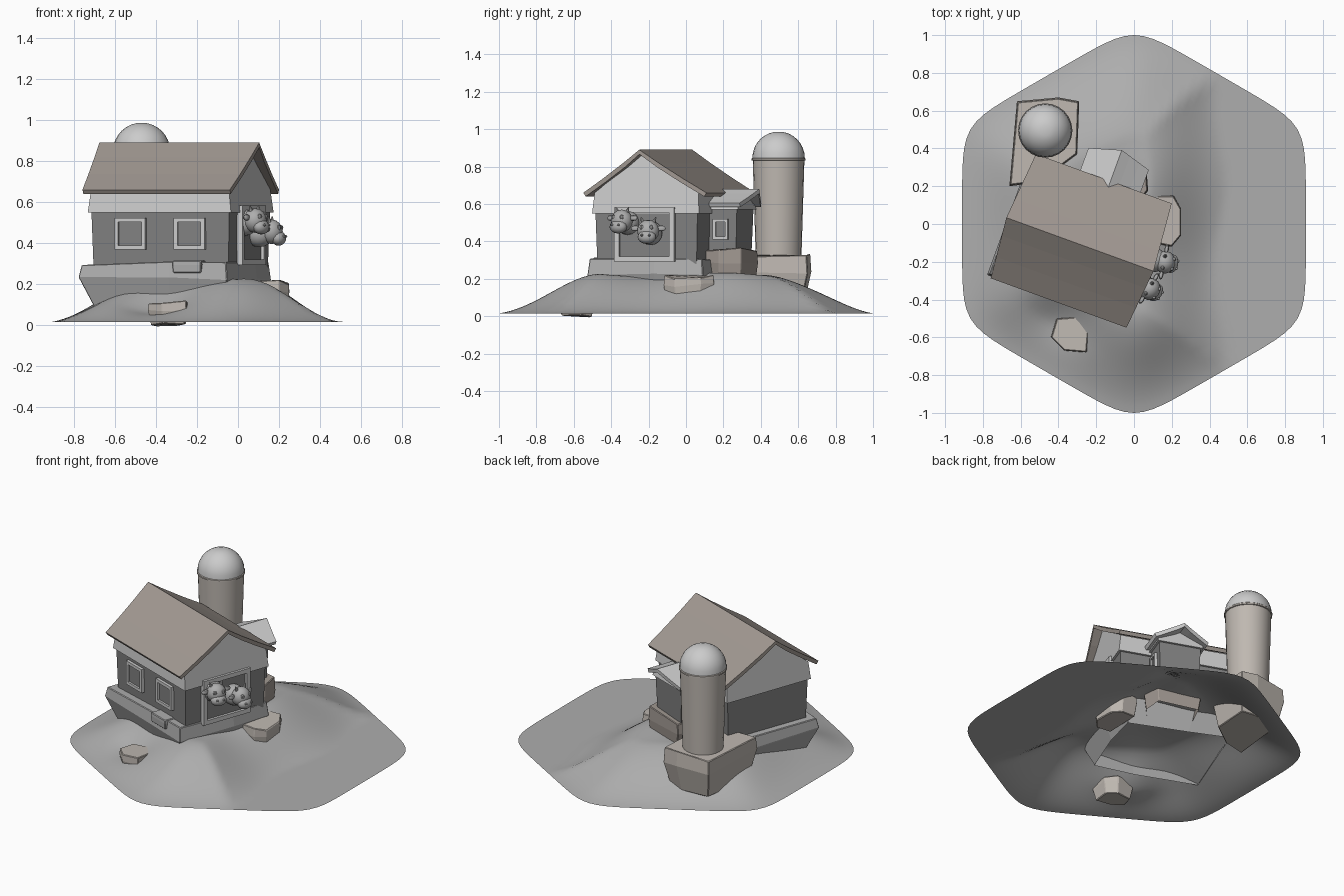
import bpy, bmesh, math, random
from mathutils import Matrix, Vector

if "Cube" in bpy.data.objects:
    bpy.data.objects.remove(bpy.data.objects["Cube"])

random.seed(4)
BARN = Matrix.Translation((-0.277, -0.09, 0)) @ Matrix.Rotation(math.radians(-20), 4, 'Z')
ANNEX = BARN @ Matrix.Translation((0.035, 0.27, 0)) @ Matrix.Rotation(math.radians(90), 4, 'Z')
WORLD = Matrix.Identity(4)


def material(name, r, g, b):
    m = bpy.data.materials.new(name)
    m.diffuse_color = (r, g, b, 1)
    m.use_nodes = True
    m.node_tree.nodes["Principled BSDF"].inputs["Base Color"].default_value = m.diffuse_color
    return m


TAN = material("tan", 0.52, 0.48, 0.44)
BROWN = material("brown", 0.36, 0.32, 0.29)
DARK = material("dark", 0.22, 0.22, 0.22)
GREY = material("grey", 0.42, 0.42, 0.42)


def finish(name, bm, mtx=WORLD, mat=None, smooth=False, bevel=0):
    bmesh.ops.recalc_face_normals(bm, faces=bm.faces)
    bm.transform(mtx)
    me = bpy.data.meshes.new(name)
    bm.to_mesh(me)
    bm.free()
    ob = bpy.data.objects.new(name, me)
    bpy.context.collection.objects.link(ob)
    if mat:
        me.materials.append(mat)
    if bevel:
        b = ob.modifiers.new("bevel", 'BEVEL')
        b.width, b.segments = bevel, 1
    if smooth:
        bpy.ops.object.select_all(action='DESELECT')
        ob.select_set(True)
        bpy.context.view_layer.objects.active = ob
        bpy.ops.object.shade_smooth_by_angle(angle=math.radians(40))
    return ob


def loft(name, rings, mtx=WORLD, mat=None, closed=True, caps=(False, False), **kw):
    """Skin a list of equal-length vertex rings."""
    bm = bmesh.new()
    vs = [[bm.verts.new(p) for p in r] for r in rings]
    n = len(rings[0])
    for a, b in zip(vs, vs[1:]):
        for i in range(n if closed else n - 1):
            j = (i + 1) % n
            bm.faces.new((a[i], a[j], b[j], b[i]))
    if caps[0]:
        bm.faces.new(vs[0][::-1])
    if caps[1]:
        bm.faces.new(vs[-1])
    return finish(name, bm, mtx, mat, **kw)


def rect(x0, x1, y0, y1, z):
    return [(x0, y0, z), (x1, y0, z), (x1, y1, z), (x0, y1, z)]


def block(name, poly, z0, z1, shrink, mtx=WORLD, mat=None, jitter=0.0, bottom=True, bevel=0.004):
    """Rough stone: polygon outline, narrower at the bottom."""
    c = sum((Vector(p) for p in poly), Vector((0, 0))) / len(poly)
    rings = []
    for z, s in ((z0, shrink), (z0 * .35 + z1 * .65, 1.0), (z1, 0.97)):
        rings.append([(*(c + (Vector(p) - c) * s), z + random.uniform(-jitter, jitter)) for p in poly])
    return loft(name, rings, mtx, mat, caps=(bottom, True), bevel=bevel)


def house(name, m, a0, a1, w, z0, zb, ze, zr, over, end_over, lift, ridge=0.0):
    """Dark lower walls, pale flared gable band and roof; ridge runs along local x."""
    loft(name + "_walls", [rect(a0 + .008, a1 - .008, -w + .008, w - .008, z0),
                           rect(a0, a1, -w, w, zb)], m, DARK)
    f = 0.014
    bm = bmesh.new()
    ends = []
    for a, s in ((a0, -1), (a1, 1)):
        e = a + s * f
        pts = [(e, -w - f, zb), (e, w + f, zb), (a, w + .005, ze), (a, ridge, zr - .02), (a, -w - .005, ze)]
        ends.append([bm.verts.new(p) for p in pts])
        bm.faces.new(ends[-1])
    for i, j in ((0, 4), (1, 2)):
        bm.faces.new((ends[0][i], ends[0][j], ends[1][j], ends[1][i]))
    bm.faces.new([ends[i][j] for i, j in ((0, 0), (0, 1), (1, 1), (1, 0))])
    finish(name + "_gable_band", bm, m)
    # roof: half profile mirrored, gable overhang longest at the ridge
    eave = w + over
    half = [(0, zr), (eave * .3, zr - (zr - ze) * .32), (eave * .65, zr - (zr - ze) * .67), (eave, ze)]
    prof = [(-y, z) for y, z in half[:0:-1]] + half
    rings = []
    for a, s in ((a0, -1), (a1, 1)):
        rings.append([(a + s * (end_over + lift * (1 - abs(y) / eave)),
                       y + ridge * (1 - abs(y) / eave), z) for y, z in prof])
    ob = loft(name + "_roof", rings, m, BROWN if name == "barn" else None, closed=False)
    sol = ob.modifiers.new("thickness", 'SOLIDIFY')
    sol.thickness, sol.offset = 0.024, -1
    return ob


def frame(name, m, w, h, t, depth):
    """Picture frame in local xz facing -y, with dark infill."""
    def sq(k, y):
        return [(-w + k, y, -h + k), (w - k, y, -h + k), (w - k, y, h - k), (-w + k, y, h - k)]
    loft(name + "_frame", [sq(0, 0.005), sq(0, -depth), sq(t, -depth), sq(t, 0.005)], m)
    loft(name + "_infill", [sq(t, 0.0), sq(t, -depth * .3)], m, DARK, caps=(True, True))


# hexagonal ground tile with a hill that falls off towards +x
def side_norm(x, y):
    t = 0
    for k in range(6):
        a = k * math.pi / 3
        t += max(0, x * math.cos(a) + y * math.sin(a)) ** 14
    return t ** (1 / 14)


def height(x, y):
    d = max(0, .91 - side_norm(x, y)) / .48
    e = max(0, .46 + .03 * math.sin(7 * y) - x) / .4
    s = min(1, d, e)
    dip = .06 * math.exp(-((x + .4) ** 2 + (y + .5) ** 2) / .03)
    rough = .012 * math.sin(9 * x + 1) * math.sin(8 * y)
    blend = .6 * s * s * (3 - 2 * s) + .4 * s
    return max(.015, .015 + blend * (.205 + rough) - dip * min(1, 2 * s))


rings = []
N = 120
for k in range(1, 33):
    ring = []
    for i in range(N):
        a = 2 * math.pi * i / N
        x, y = math.cos(a), math.sin(a)
        r = .91 / side_norm(x, y) * k / 32
        ring.append((x * r, y * r, height(x * r, y * r)))
    rings.append(ring)
loft("ground_hill", rings, mat=GREY, caps=(True, False), smooth=True)

# stone foundations and loose rocks
block("barn_foundation", [(-.41, -.34), (.06, -.345), (.36, -.335), (.375, .05), (.35, .32), (-.1, .33), (-.41, .33)],
      .09, .3, .85, BARN, GREY, .012, False)
block("foundation_chip", [(.08, -.35), (.23, -.35), (.23, -.27), (.08, -.27)], .255, .315, .95, BARN, GREY)
block("annex_foundation", [(-.12, .27), (.2, .27), (.24, .37), (.19, .48), (-.1, .47)],
      .14, .36, .88, BARN, BROWN, .012, False)
block("silo_foundation", [(-.66, .2), (-.5, .22), (-.3, .37), (-.29, .65), (-.4, .67), (-.62, .65)],
      .07, .325, .82, mat=TAN, jitter=.012)
block("side_rock", [(.1, -.1), (.2, -.12), (.25, -.06), (.25, .08), (.21, .15), (.1, .15)],
      .09, .21, .9, mat=TAN, jitter=.012)
block("front_rock", [(-.44, -.6), (-.37, -.67), (-.25, -.68), (-.24, -.56), (-.29, -.49), (-.41, -.5)],
      .0, .115, .85, mat=TAN, jitter=.01)

# barn and annex
house("barn", BARN, -.36, .355, .29, .28, .55, .66, .89, .06, .025, .032, -.02)
house("annex", ANNEX, 0, .175, .13, .34, .57, .605, .68, .04, .03, .05)

# windows and door
for i, u in enumerate((-.155, .152)):
    frame(f"window_{i + 1}", BARN @ Matrix.Translation((u, -.29, .445)), .08, .077, .02, .018)
SIDE = Matrix.Rotation(math.radians(90), 4, 'Z')
frame("annex_window", BARN @ Matrix.Translation((.165, .355, .465)) @ SIDE, .042, .055, .015, .015)
frame("barn_door", BARN @ Matrix.Translation((.357, -.005, .437)) @ SIDE, .17, .145, .028, .024)


# silo by revolving a profile
def revolve(name, profile, mat, cap):
    loft(name, [[(-.47 + r * math.cos(2 * math.pi * i / 24), .495 + r * math.sin(2 * math.pi * i / 24), z)
                 for i in range(24)] for r, z in profile], mat=mat, caps=(False, cap), smooth=True)


revolve("silo_tower", [(.12, .24), (.138, .832), (.144, .834), (.144, .843), (.14, .847)], TAN, False)
revolve("silo_dome", [(.14 * math.cos(t * math.pi / 16), .847 + .14 * math.sin(t * math.pi / 16))
                      for t in range(8)], None, True)


# cow heads looking out of the door
def cow(name, u, v, z, turn):
    m = BARN @ Matrix.Translation((u, v, z)) @ Matrix.Rotation(turn, 4, 'Z')
    bm = bmesh.new()

    def ball(x, y, h, sx, sy, sz, seg=16):
        bmesh.ops.create_uvsphere(bm, u_segments=seg, v_segments=seg // 2, radius=1,
                                  matrix=Matrix.Translation((x, y, h)) @ Matrix.Diagonal((sx, sy, sz, 1)))
    ball(-.06, 0, .0, .07, .064, .065)         # neck
    ball(0, 0, .01, .056, .06, .06)            # skull
    ball(.036, 0, -.022, .036, .05, .036)      # muzzle
    for s in (-1, 1):
        ball(.066, s * .02, -.012, .009, .008, .007, 8)    # nostril
        ball(.042, s * .026, .03, .012, .012, .013, 8)     # eye
        ball(-.005, s * .07, .025, .012, .026, .016, 8)    # ear
        bmesh.ops.create_cone(bm, segments=8, radius1=.012, radius2=.003, depth=.03, cap_ends=True,
                              matrix=Matrix.Translation((-.005, s * .035, .07)) @ Matrix.Rotation(-s * .4, 4, 'X'))
    finish(name, bm, m, GREY, smooth=True)


cow("cow_head_1", .425, -.115, .5, math.radians(-12))
cow("cow_head_2", .452, .045, .445, math.radians(8))
